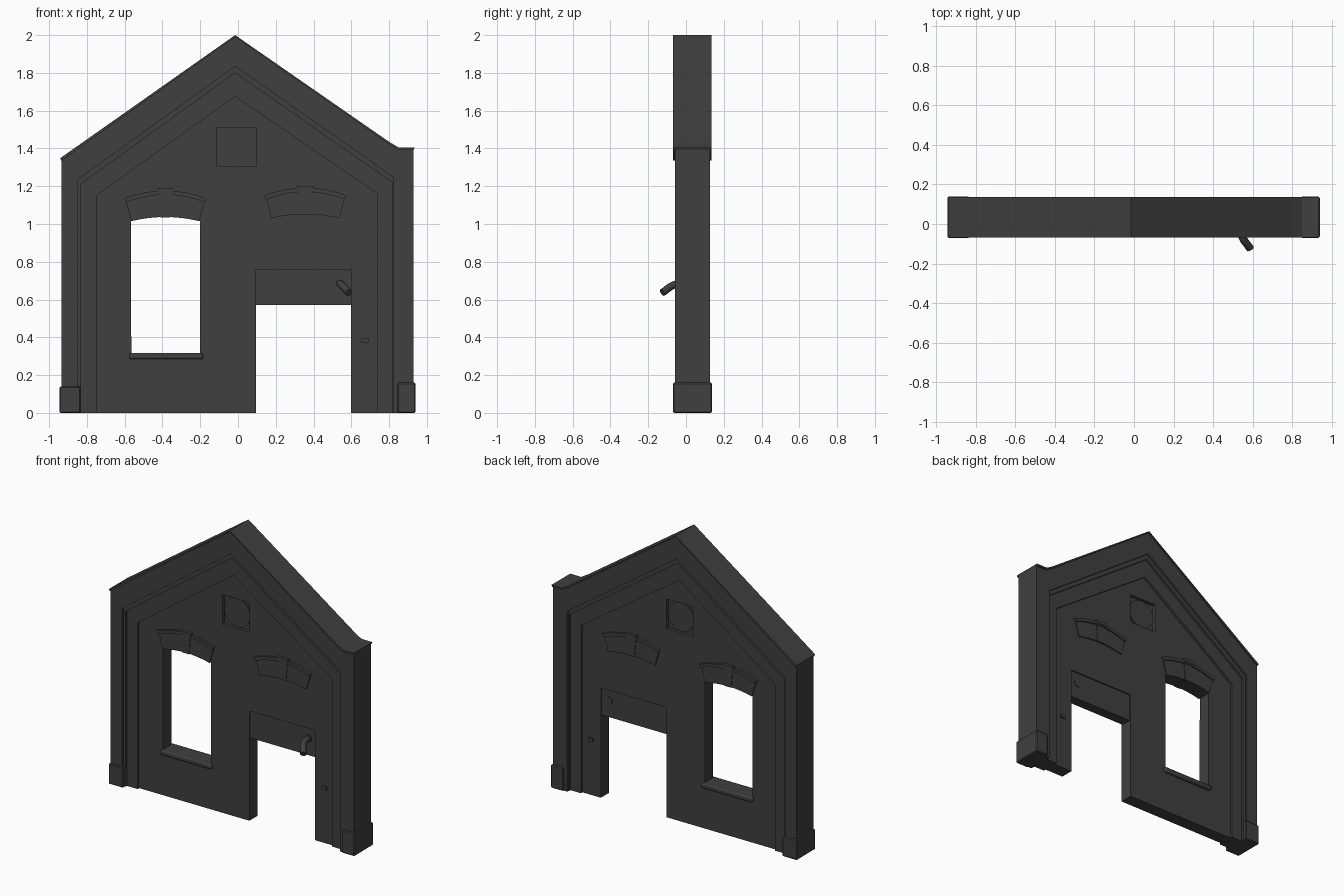
import bpy, bmesh, math
from mathutils import Vector

cube = bpy.data.objects.get("Cube")
if cube:
    bpy.data.objects.remove(cube, do_unlink=True)

stone = bpy.data.materials.new("dark_grey_stone")
stone.use_nodes = True
stone.diffuse_color = (0.05, 0.05, 0.05, 1)
stone.node_tree.nodes["Principled BSDF"].inputs["Base Color"].default_value = (0.05, 0.05, 0.05, 1)

MID = 0.034  # middle plane of the wall; both faces mirror about it


def finish(name, bm):
    bmesh.ops.recalc_face_normals(bm, faces=bm.faces)
    mesh = bpy.data.meshes.new(name)
    bm.to_mesh(mesh)
    bm.free()
    obj = bpy.data.objects.new(name, mesh)
    bpy.context.collection.objects.link(obj)
    mesh.materials.append(stone)
    return obj


def prism(name, outline, half, mid=MID):
    """Extrude an (x, z) outline to mid +/- half along y."""
    bm = bmesh.new()
    face = bm.faces.new([bm.verts.new((x, mid - half, z)) for x, z in outline])
    out = bmesh.ops.extrude_face_region(bm, geom=[face])
    bmesh.ops.translate(bm, vec=(0, 2 * half, 0),
                        verts=[v for v in out["geom"] if isinstance(v, bmesh.types.BMVert)])
    return finish(name, bm)


def rect(x0, x1, z0, z1):
    return [(x0, z0), (x1, z0), (x1, z1), (x0, z1)]


def cut(obj, cutter):
    mod = obj.modifiers.new("opening", 'BOOLEAN')
    mod.operation = 'DIFFERENCE'
    mod.solver = 'EXACT'
    mod.object = cutter
    cutter.hide_render = True
    cutter.hide_viewport = True
    cutter.display_type = 'WIRE'


def disc(name, x, z, radius, half, sides=32):
    ring = [(x + radius * math.cos(2 * math.pi * i / sides),
             z + radius * math.sin(2 * math.pi * i / sides)) for i in range(sides)]
    return prism(name, ring, half)


def arch_row(cx, half_w, z, rise, n=8):
    """Points along a shallow arch, left to right."""
    return [(cx + half_w * t, z + rise * (1 - t * t))
            for t in (2 * i / n - 1 for i in range(n + 1))]


# Nested gable paths, left foot to right foot
roof = [(-0.935, 1.335), (-0.015, 1.99), (0.8, 1.422), (0.85, 1.393), (0.93, 1.393)]
outer = [(-0.935, 0)] + roof + [(0.93, 0)]
step = [(-0.848, 0), (-0.848, 1.235), (-0.015, 1.835), (0.822, 1.248), (0.822, 0)]
band = [(-0.83, 0), (-0.83, 1.213), (-0.015, 1.8), (0.818, 1.218), (0.818, 0)]
inner = [(-0.75, 0), (-0.75, 1.15), (-0.015, 1.675), (0.738, 1.16), (0.738, 0)]

# Stepped frame around the gable
prism("outer_frame", outer + step[::-1], 0.092)
prism("frame_moulding", step + band[::-1], 0.078)
prism("inner_frame", band + inner[::-1], 0.062)

# Thin coping over the roof line
upper = [(-0.942, 1.348), (-0.015, 2.0), (0.8, 1.435), (0.85, 1.405), (0.935, 1.405)]
prism("roof_coping", roof + upper[::-1], 0.102)

# Pier plinths
for side, x0, x1, z in (("right", -0.945, -0.832, 0.14), ("left", 0.845, 0.94, 0.16)):
    plinth = prism(side + "_plinth", rect(x0, x1, 0, z), 0.104)
    mod = plinth.modifiers.new("edge", 'BEVEL')
    mod.width = 0.006
    mod.segments = 1

# Main wall with a doorway notch
DOOR = (0.095, 0.597)
wall = prism("gable_wall", inner + [(DOOR[1], 0), (DOOR[1], 0.76), (DOOR[0], 0.76), (DOOR[0], 0)], 0.045)

# Window opening
cut(wall, prism("window_cutter", [(-0.565, 0.3), (-0.2, 0.3)] + arch_row(-0.383, 0.183, 1.015, 0.022)[::-1], 0.2))

# Square niches in both faces with a round plate in each
for name, y in (("front", MID - 0.045), ("back", MID + 0.045)):
    cut(wall, prism(name + "_niche_cutter", rect(-0.11, 0.095, 1.305, 1.51), 0.022, y))
disc("round_vent", -0.008, 1.407, 0.1, 0.03)

# Window sill
sill = prism("window_sill", rect(-0.575, -0.185, 0.285, 0.318), 0.066)
mod = sill.modifiers.new("edge", 'BEVEL')
mod.width = 0.008
mod.segments = 2

# Arched lintels: voussoirs, hood moulding and keystone
for name, cx, dz in (("window", -0.385, 0.0), ("blind", 0.357, 0.015)):
    low = arch_row(cx, 0.18, 1.015 + dz, 0.022)
    top = arch_row(cx, 0.207, 1.115 + dz, 0.04)
    hood = arch_row(cx, 0.22, 1.135 + dz, 0.042)
    prism(name + "_arch", low + top[::-1], 0.053)
    prism(name + "_hood", top + hood[::-1], 0.062)
    prism(name + "_keystone", [(cx - 0.025, 1.035 + dz), (cx + 0.025, 1.035 + dz),
                               (cx + 0.036, 1.165 + dz), (cx - 0.036, 1.165 + dz)], 0.057)
    prism(name + "_keystone_cap", rect(cx - 0.045, cx + 0.045, 1.165 + dz, 1.187 + dz), 0.066)

# Panel above the doorway and a small latch beside it
prism("door_panel", rect(DOOR[0], DOOR[1], 0.57, 0.76), 0.036)
prism("latch_plate", rect(0.655, 0.69, 0.37, 0.395), 0.055)

# Curved handle, swept from a round curve, with a round boss at the back
curve = bpy.data.curves.new("handle_path", 'CURVE')
curve.dimensions = '3D'
curve.bevel_depth = 0.02
curve.bevel_resolution = 3
curve.use_fill_caps = True
spline = curve.splines.new('BEZIER')
path = [(0.54, 0.03, 0.685), (0.545, -0.055, 0.68), (0.588, -0.125, 0.637)]
spline.bezier_points.add(len(path) - 1)
for point, co in zip(spline.bezier_points, path):
    point.co = Vector(co)
    point.handle_left_type = point.handle_right_type = 'AUTO'
handle = bpy.data.objects.new("door_handle", curve)
bpy.context.collection.objects.link(handle)
curve.materials.append(stone)
boss = disc("handle_boss", 0.54, 0.685, 0.026, 0.042, 20)

# Smooth the round parts, keeping sharp edges
bpy.ops.object.select_all(action='DESELECT')
for obj in (boss, bpy.data.objects["round_vent"], sill):
    obj.select_set(True)
bpy.context.view_layer.objects.active = boss
bpy.ops.object.shade_smooth_by_angle()
